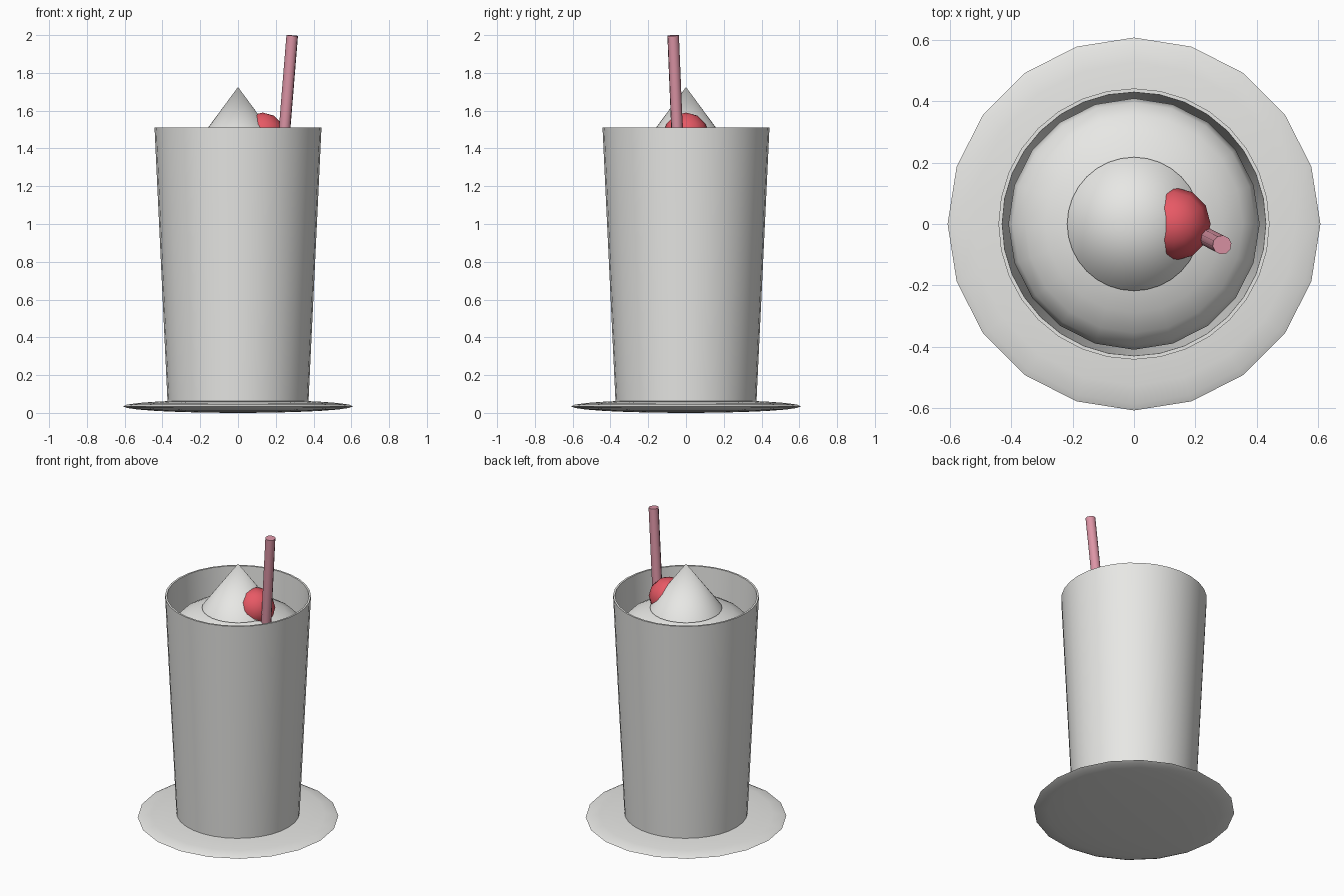
import bpy
import math
from mathutils import Vector

if "Cube" in bpy.data.objects:
    bpy.data.objects.remove(bpy.data.objects["Cube"])


def material(name, rgb):
    m = bpy.data.materials.new(name)
    m.diffuse_color = (*rgb, 1)
    m.use_nodes = True
    m.node_tree.nodes["Principled BSDF"].inputs["Base Color"].default_value = m.diffuse_color
    return m


WHITE = material("soft_white", (0.80, 0.80, 0.78))
RED = material("cherry_red", (0.80, 0.10, 0.13))
PINK = material("straw_pink", (0.72, 0.30, 0.38))


def finish(name, mat, angle):
    ob = bpy.context.object
    ob.name = name
    ob.data.materials.append(mat)
    bpy.ops.object.transform_apply(location=False, rotation=True, scale=True)
    bpy.ops.object.shade_smooth_by_angle(angle=math.radians(angle))
    return ob


def ellipsoid(name, mat, loc, size, segments, rings):
    bpy.ops.mesh.primitive_uv_sphere_add(segments=segments, ring_count=rings,
                                         radius=1, location=loc)
    bpy.context.object.scale = size
    return finish(name, mat, 50)


def lathe(name, mat, profile, n):
    # Revolve (radius, height) pairs; zero-radius ends become poles
    verts, rows = [], []
    for r, z in profile:
        count = n if r > 0 else 1
        rows.append([len(verts) + i % count for i in range(n)])
        verts += [(r * math.cos(2 * math.pi * i / n), r * math.sin(2 * math.pi * i / n), z)
                  for i in range(count)]
    faces = []
    for a, b in zip(rows, rows[1:]):
        for i in range(n):
            j = (i + 1) % n
            faces.append(list(dict.fromkeys((a[i], a[j], b[j], b[i]))))
    mesh = bpy.data.meshes.new(name)
    mesh.from_pydata(verts, [], faces)
    ob = bpy.data.objects.new(name, mesh)
    bpy.context.collection.objects.link(ob)
    bpy.ops.object.select_all(action='DESELECT')
    ob.select_set(True)
    bpy.context.view_layer.objects.active = ob
    return finish(name, mat, 40)


# Flattened saucer
ellipsoid("saucer", WHITE, (0, 0, 0.035), (0.608, 0.608, 0.035), 20, 12)

# Tapered hollow cup with a thin wall and a floor
lathe("cup", WHITE, [(0, 0.055), (0.373, 0.055), (0.442, 1.51),
                     (0.430, 1.51), (0.363, 0.08), (0, 0.08)], 32)

# Cream dome and its pointed peak
ellipsoid("cream_dome", WHITE, (0, 0, 1.27), (0.41, 0.41, 0.18), 20, 12)
lathe("cream_peak", WHITE, [(0, 1.43), (0.218, 1.43), (0, 1.725)], 32)

# Cherry tucked against the peak
ellipsoid("cherry", RED, (0.13, 0, 1.47), (0.12, 0.12, 0.12), 12, 6)

# Leaning straw
low, high = Vector((0.222, -0.035, 1.2)), Vector((0.287, -0.068, 1.998))
axis = high - low
bpy.ops.mesh.primitive_cylinder_add(vertices=10, radius=0.031, depth=axis.length,
                                    location=(low + high) / 2)
bpy.context.object.rotation_euler = axis.to_track_quat('Z', 'Y').to_euler()
finish("straw", PINK, 45)
